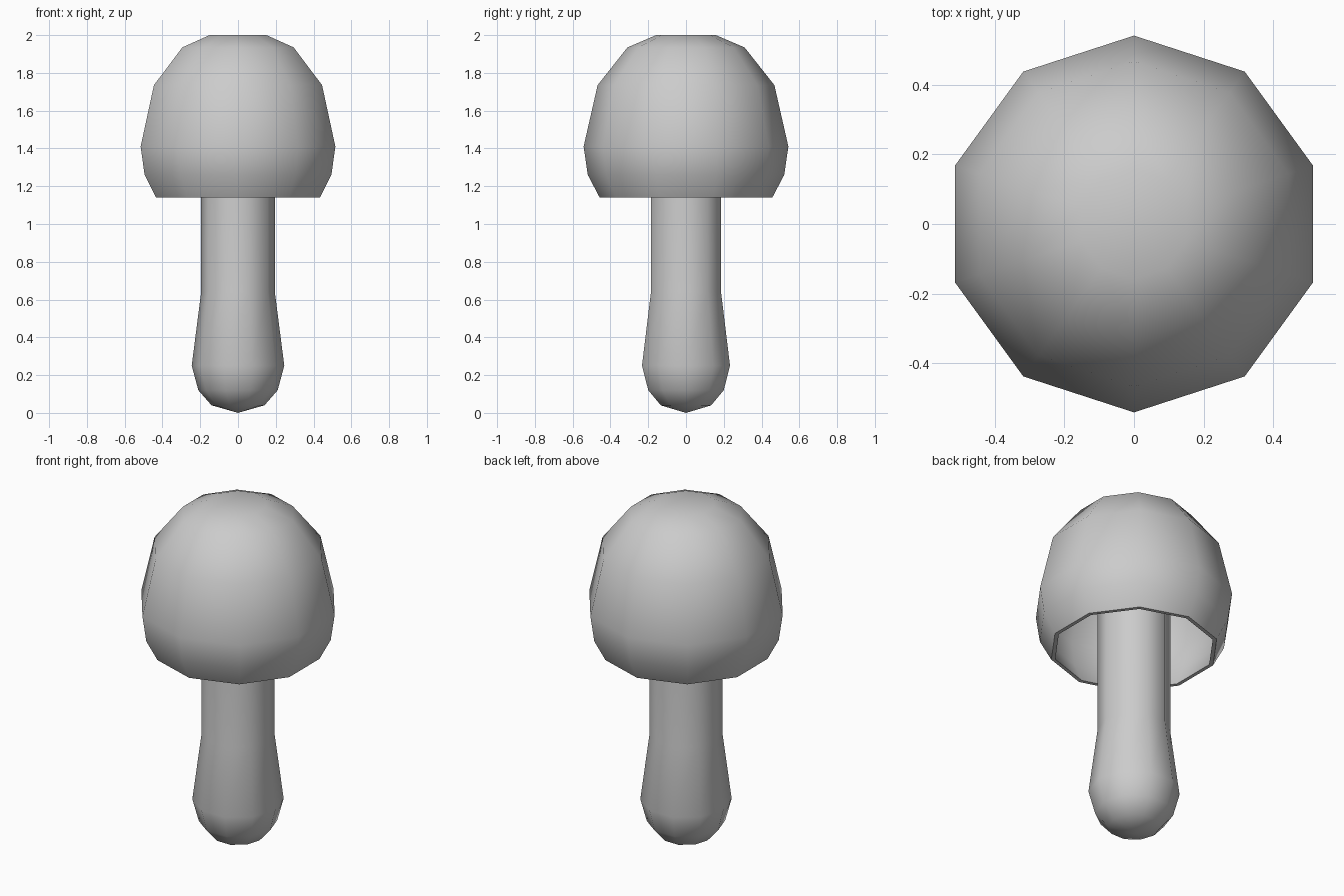
import bpy, bmesh, math

if "Cube" in bpy.data.objects:
    bpy.data.objects.remove(bpy.data.objects["Cube"])

SIDES = 10


def lathe(name, profile, start):
    """Revolve (radius, z) points about z; zero radius becomes a single pole."""
    bm = bmesh.new()
    rings = []
    for r, z in profile:
        if r == 0:
            rings.append([bm.verts.new((0, 0, z))] * SIDES)
        else:
            angles = [start + 2 * math.pi * i / SIDES for i in range(SIDES)]
            rings.append([bm.verts.new((r * math.cos(a), r * math.sin(a), z)) for a in angles])
    for low, high in zip(rings, rings[1:]):
        for i in range(SIDES):
            j = (i + 1) % SIDES
            corners = list(dict.fromkeys((low[i], low[j], high[j], high[i])))
            bm.faces.new(corners)
    bmesh.ops.recalc_face_normals(bm, faces=bm.faces)
    mesh = bpy.data.meshes.new(name)
    bm.to_mesh(mesh)
    bm.free()
    obj = bpy.data.objects.new(name, mesh)
    bpy.context.collection.objects.link(obj)
    bpy.ops.object.select_all(action='DESELECT')
    obj.select_set(True)
    bpy.context.view_layer.objects.active = obj
    bpy.ops.object.shade_smooth_by_angle(angle=math.radians(50))
    return obj


# Stem with a bulbous rounded foot, running up inside the cap
lathe("stem", [(0, 0), (0.14, 0.04), (0.21, 0.12), (0.245, 0.25),
               (0.195, 0.64), (0.195, 1.9), (0, 1.9)], 0)

# Hollow cap: outer dome, thin rim, inner dome
outer = [(0, 2.0), (0.158, 2.0), (0.31, 1.935), (0.468, 1.735),
         (0.542, 1.41), (0.52, 1.26), (0.457, 1.14)]
inner = [(0.435, 1.14), (0.497, 1.265), (0.518, 1.41),
         (0.447, 1.725), (0.297, 1.915), (0.153, 1.977), (0, 1.977)]
lathe("cap", outer + inner, math.pi / 2)
